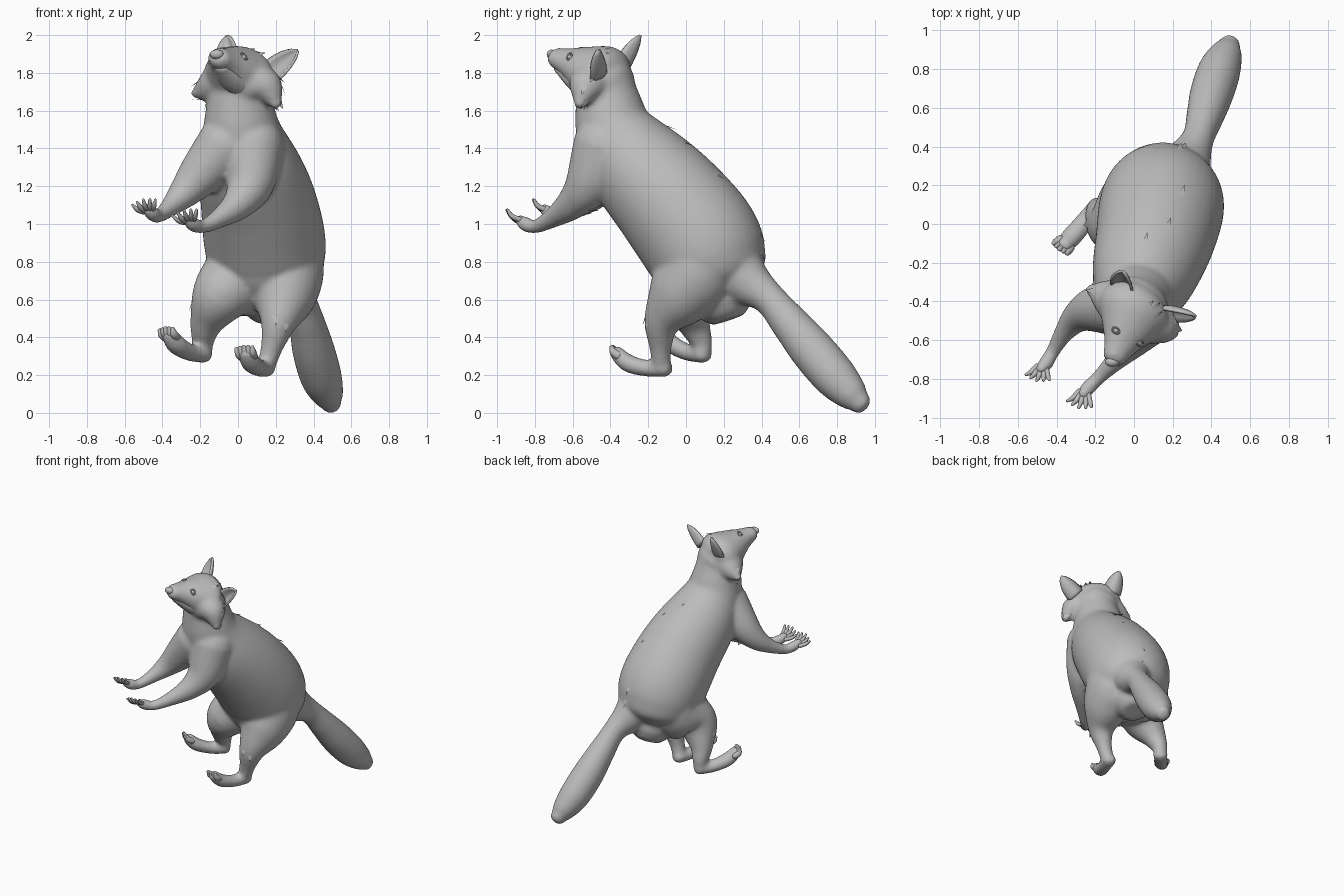
import bpy, bmesh, math
from mathutils import Vector as V, Matrix

if bpy.data.objects.get("Cube"):
    bpy.data.objects.remove(bpy.data.objects["Cube"])

fur = bpy.data.materials.new("grey fur")
fur.use_nodes = True
GREY = (0.5, 0.5, 0.5, 1)
fur.diffuse_color = GREY
fur.node_tree.nodes["Principled BSDF"].inputs["Base Color"].default_value = GREY


def finish(name, bm, angle=60):
    bmesh.ops.recalc_face_normals(bm, faces=bm.faces)
    me = bpy.data.meshes.new(name)
    bm.to_mesh(me)
    bm.free()
    me.materials.append(fur)
    ob = bpy.data.objects.new(name, me)
    bpy.context.collection.objects.link(ob)
    bpy.ops.object.select_all(action='DESELECT')
    bpy.context.view_layer.objects.active = ob
    ob.select_set(True)
    bpy.ops.object.shade_smooth_by_angle(angle=math.radians(angle))
    return ob


def spline(p, i, t):
    a, b, c, d = (p[min(max(i + k, 0), len(p) - 1)] for k in (-1, 0, 1, 2))
    return [0.5 * (2 * q + (r - o) * t + (2 * o - 5 * q + 4 * r - s) * t * t
                   + (3 * q - o - 3 * r + s) * t ** 3) for o, q, r, s in zip(a, b, c, d)]


def loft(bm, stations, wide=1.0, sides=40, steps=6, across=(1, 0, 0)):
    """Round tube through (x, y, z, radius) stations, closed with domed ends."""
    n = len(stations) - 1
    pts = [spline(stations, i, k / steps) for i in range(n) for k in range(steps)]
    pts.append(list(stations[-1]))
    pos = [V(p[:3]) for p in pts]
    rad = [max(p[3], 0.002) for p in pts]
    first, last = (pos[1] - pos[0]).normalized(), (pos[-1] - pos[-2]).normalized()
    r0, r1 = rad[0], rad[-1]
    p0, p1 = pos[0], pos[-1]
    for a in (0.35, 0.65, 0.85):
        shrink = math.sqrt(1 - a * a)
        pos.insert(0, p0 - first * r0 * a)
        rad.insert(0, r0 * shrink)
        pos.append(p1 + last * r1 * a)
        rad.append(r1 * shrink)
    rings = []
    for i, p in enumerate(pos):
        t = (pos[min(i + 1, len(pos) - 1)] - pos[max(i - 1, 0)]).normalized()
        s = V(across)
        s = (s - t * s.dot(t)).normalized()
        u = t.cross(s)
        rings.append([bm.verts.new(p + s * (math.cos(a) * rad[i] * wide) + u * (math.sin(a) * rad[i]))
                      for a in (2 * math.pi * k / sides for k in range(sides))])
    for r, q in zip(rings, rings[1:]):
        for k in range(sides):
            j = (k + 1) % sides
            bm.faces.new((r[k], r[j], q[j], q[k]))
    bm.faces.new(rings[0][::-1])
    bm.faces.new(rings[-1])


def ball(bm, centre, radius, scale=(1, 1, 1)):
    m = Matrix.Translation(centre) @ Matrix.Diagonal((*scale, 1))
    bmesh.ops.create_uvsphere(bm, u_segments=16, v_segments=10, radius=radius, matrix=m)


HEAD_SIDE = (.86, -.48, -.2)

# Body, head and limbs, fused into one skin
bm = bmesh.new()
loft(bm, [(.01, -.43, 1.76, .15), (.01, -.41, 1.63, .178), (.02, -.375, 1.49, .21),
          (.05, -.265, 1.32, .268), (.105, -.085, 1.12, .305), (.14, .07, .92, .322),
          (.155, .13, .78, .305), (.165, .16, .69, .26), (.17, .18, .63, .17)])
# skull and muzzle
loft(bm, [(.02, -.42, 1.75, .14), (0, -.455, 1.785, .165), (-.035, -.54, 1.825, .122),
          (-.07, -.62, 1.857, .078), (-.095, -.675, 1.876, .057)], across=HEAD_SIDE, wide=1.2)
# cheek ruffs
loft(bm, [(-.06, -.42, 1.76, .13), (-.15, -.37, 1.72, .09), (-.23, -.335, 1.69, .025)], across=(0, 1, 0))
loft(bm, [(.06, -.49, 1.75, .13), (.15, -.53, 1.72, .095), (.2, -.56, 1.64, .035)], across=(0, 1, 0))
# arms
loft(bm, [(.08, -.435, 1.41, .165), (.065, -.51, 1.22, .13), (.005, -.6, 1.11, .088), (-.1, -.71, 1.03, .053),
          (-.19, -.8, .985, .037), (-.24, -.85, 1.0, .04), (-.26, -.88, 1.022, .03)])
loft(bm, [(-.07, -.43, 1.41, .155), (-.2, -.44, 1.26, .12), (-.29, -.48, 1.16, .083), (-.36, -.56, 1.09, .053),
          (-.42, -.66, 1.043, .037), (-.455, -.72, 1.055, .04), (-.48, -.75, 1.08, .03)])
# legs and feet
loft(bm, [(.21, .08, .88, .22), (.235, .05, .74, .222), (.24, -.04, .61, .175), (.215, -.125, .48, .1),
          (.18, -.135, .35, .06), (.15, -.13, .25, .05)])
loft(bm, [(.147, -.115, .236, .047), (.11, -.22, .238, .045), (.07, -.31, .265, .048), (.045, -.365, .315, .04)],
     wide=1.15)
loft(bm, [(.06, .1, .86, .22), (.02, .09, .73, .215), (-.09, .0, .62, .162), (-.165, .04, .48, .092),
          (-.185, .08, .38, .06), (-.183, .085, .33, .05)])
loft(bm, [(-.183, .09, .31, .047), (-.255, .01, .32, .045), (-.325, -.07, .36, .048), (-.36, -.11, .41, .04)],
     wide=1.15)
# tail
loft(bm, [(.22, .2, .8, .2), (.28, .33, .69, .13), (.33, .44, .605, .088), (.365, .55, .475, .101),
          (.4, .67, .33, .118), (.44, .79, .19, .116), (.475, .875, .1, .09), (.49, .915, .06, .063)], wide=.95)
body = finish("body", bm, 80)
mod = body.modifiers.new("fuse", 'REMESH')
mod.mode = 'VOXEL'
mod.voxel_size = 0.012
mod.use_smooth_shade = True
mod = body.modifiers.new("soften", 'SMOOTH')
mod.factor, mod.iterations = 0.5, 16
for m in ("fuse", "soften"):
    bpy.ops.object.modifier_apply(modifier=m)


def on_skin(p):
    _, hit, normal, _ = body.closest_point_on_mesh(V(p))
    return hit, normal


# Fingers and toes
def digits(name, root, aim, spread, fan, length, radius, splay):
    bm = bmesh.new()
    root, aim, spread = V(root), V(aim).normalized(), V(spread).normalized()
    curl = spread.cross(aim) * length * 0.12
    for k in range(-2, 3):
        a = root + spread * k * fan * 0.35
        d = (aim + spread * k * splay).normalized() * length * (1 - 0.07 * abs(k))
        path = [a, a + d * 0.55 + curl, a + d]
        loft(bm, [(*p, radius * r) for p, r in zip(path, (1.1, 1, 0.55))], sides=10, steps=3, across=spread)
    return finish(name, bm)


digits("left_fingers", (-.26, -.87, 1.015), (-.25, -.75, .55), (1, -.3, .3), .036, .1, .0135, .27)
digits("right_fingers", (-.478, -.74, 1.07), (-.25, -.7, .6), (1, -.25, .25), .036, .092, .0135, .27)
digits("left_toes", (.05, -.35, .3), (-.25, -.5, .65), (1, -.3, .1), .047, .065, .021, .1)
digits("right_toes", (-.355, -.1, .4), (-.4, -.4, .65), (.8, -.6, .1), .047, .063, .021, .1)


# Cupped ears
def ear(name, base, tip, facing, width):
    base, tip = V(base), V(tip)
    axis = tip - base
    front = V(facing) - axis * (V(facing).dot(axis) / axis.length_squared)
    front.normalize()
    side = axis.normalized().cross(front)
    bm = bmesh.new()
    rows, cols = 9, 8
    grid = []
    for i in range(rows):
        t = i / (rows - 1)
        w = width * (1 - t ** 2.2) ** 0.75 + 0.004
        grid.append([bm.verts.new(base + axis * t + side * (w * s) + front * (w * 0.7 * (s * s - 0.6)))
                     for s in (2 * j / (cols - 1) - 1 for j in range(cols))])
    for i in range(rows - 1):
        for j in range(cols - 1):
            bm.faces.new((grid[i][j], grid[i][j + 1], grid[i + 1][j + 1], grid[i + 1][j]))
    ob = finish(name, bm)
    mod = ob.modifiers.new("thickness", 'SOLIDIFY')
    mod.thickness, mod.offset = 0.014, 0


ear("right_ear", (-.055, -.325, 1.85), (-.06, -.245, 1.998), (-.5, -.85, .3), .062)
ear("left_ear", (.18, -.455, 1.8), (.315, -.475, 1.918), (-.4, -.85, .3), .064)

# Nose, lower jaw and eyes
bm = bmesh.new()
ball(bm, (-.112, -.712, 1.898), .034, (1.1, .75, .75))
finish("nose", bm)
bm = bmesh.new()
loft(bm, [(-.005, -.53, 1.745, .075), (-.045, -.59, 1.78, .06), (-.085, -.66, 1.828, .036)],
     across=HEAD_SIDE, wide=1.3)
finish("lower_jaw", bm)
for name, spot in (("right_eye", (-.095, -.55, 1.93)), ("left_eye", (.035, -.62, 1.89))):
    hit, normal = on_skin(spot)
    bm = bmesh.new()
    ball(bm, hit - normal * .007, .015)
    finish(name, bm)
    bm = bmesh.new()
    s = V(HEAD_SIDE)
    s = (s - normal * s.dot(normal)).normalized()
    u = normal.cross(s)
    ring = [hit + normal * .001 + s * math.cos(a) * .022 + u * math.sin(a) * .014
            for a in (k * math.pi / 8 for k in range(17))]
    loft(bm, [(*p, .0045) for p in ring], sides=6, steps=1, across=normal)
    finish(name + "lid", bm)


# Ragged fur tufts lying on the skin
def tufts(name, spots, flow, length, width, lift=.016):
    bm = bmesh.new()
    for p in spots:
        hit, normal = on_skin(p)
        d = (V(flow) - normal * V(flow).dot(normal)).normalized()
        s = normal.cross(d) * width
        low, tip = hit - normal * .012 - d * length * .5, hit + normal * lift + d * length * .5
        ridge = hit + normal * lift * .3
        a, b, c, e = (bm.verts.new(q) for q in (low - s, low + s, tip, ridge))
        for f in ((a, b, e), (b, c, e), (c, a, e), (a, c, b)):
            bm.faces.new(f)
    finish(name, bm, 30)


tufts("back_tufts", [(.06, -.1, 1.5), (.17, -.02, 1.42), (.24, .15, 1.25), (.24, .4, .95), (.28, .45, .85)],
      (.15, .6, -.75), .1, .03)
tufts("right_cheek_tufts", [(-.2, -.36, 1.66), (-.17, -.4, 1.63), (-.2, -.35, 1.74)], (-.6, 0, -.8), .08, .03)
tufts("left_cheek_tufts", [(.21, -.54, 1.72), (.2, -.55, 1.65), (.21, -.5, 1.77), (.19, -.52, 1.61)],
      (.6, -.2, -.7), .08, .03)
tufts("crown_tufts", [(.08, -.42, 1.94), (.12, -.43, 1.92), (.13, -.48, 1.92)], (.5, .5, 0), .07, .025)
tufts("elbow_tufts", [(.1, -.5, 1.06), (.04, -.52, 1.04), (-.2, -.4, 1.14)], (.2, .6, -.7), .09, .03)
tufts("shin_tufts", [(.2, -.22, .5), (.24, -.18, .47), (-.24, .0, .57)], (0, -.2, -1), .08, .03, .012)
